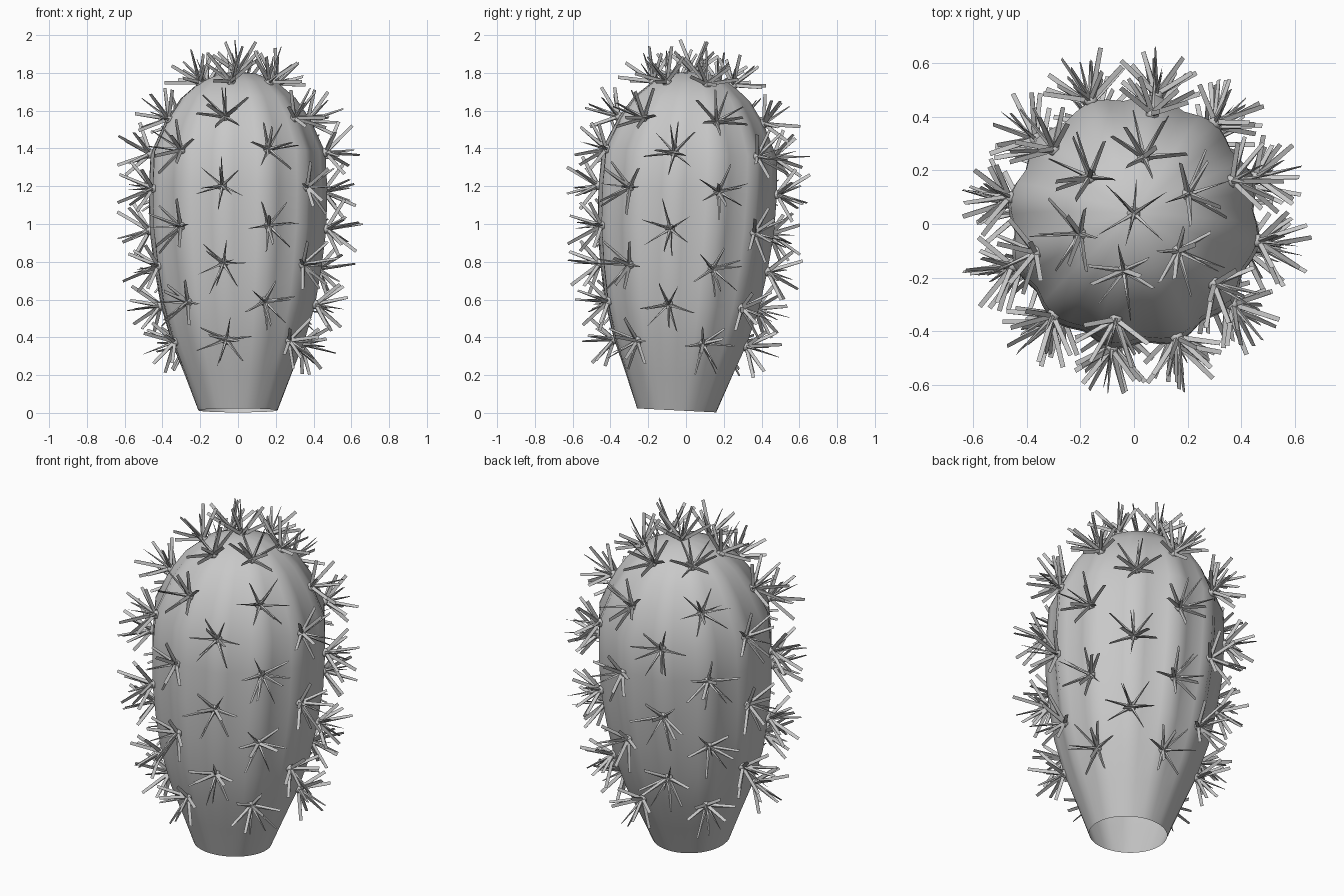
import bpy, bmesh, math, random
from mathutils import Matrix, Vector

if "Cube" in bpy.data.objects:
    bpy.data.objects.remove(bpy.data.objects["Cube"])
random.seed(4)

grey = bpy.data.materials.new("plain_grey")
grey.use_nodes = True
COLOUR = (0.58, 0.58, 0.58, 1)
grey.diffuse_color = COLOUR
grey.node_tree.nodes["Principled BSDF"].inputs["Base Color"].default_value = COLOUR

# The whole plant leans slightly backwards about its middle
LEAN = Matrix.Translation((0, 0, 1)) @ Matrix.Rotation(-0.05, 4, "X") @ Matrix.Translation((0, 0, -1))

# Body outline as (radius, height), measured along the ribs
PROFILE = [(0.21, 0.012), (0.285, 0.2), (0.355, 0.37), (0.415, 0.57), (0.45, 0.77),
           (0.475, 0.97), (0.48, 1.18), (0.47, 1.375), (0.39, 1.55), (0.31, 1.665),
           (0.215, 1.745), (0.1, 1.795)]
TOP = 1.81
RIBS = 12
SIDES = RIBS * 4
RIB_START = math.radians(20)


def finish(name, bm, smooth):
    bmesh.ops.recalc_face_normals(bm, faces=bm.faces)
    mesh = bpy.data.meshes.new(name)
    bm.to_mesh(mesh)
    bm.free()
    mesh.materials.append(grey)
    for poly in mesh.polygons:
        poly.use_smooth = smooth
    obj = bpy.data.objects.new(name, mesh)
    obj.matrix_world = LEAN
    bpy.context.collection.objects.link(obj)


def outline(z):
    """Radius and slope of the body at a height."""
    for i in range(1, len(PROFILE)):
        (r0, z0), (r1, z1) = PROFILE[i - 1], PROFILE[i]
        if z <= z1:
            r2, z2 = PROFILE[min(i + 1, len(PROFILE) - 1)]
            return r0 + (r1 - r0) * (z - z0) / (z1 - z0), (r2 - r0) / (z2 - z0)


# Ribbed body, open at the base
bm = bmesh.new()
rings = []
for r, z in PROFILE:
    depth = 0.035 * max(0, math.sin(math.pi * (z / TOP) ** 1.3))
    ring = []
    for k in range(SIDES):
        a = RIB_START + math.tau * k / SIDES
        rr = r - depth * (0.5 - 0.5 * math.cos(RIBS * (a - RIB_START)))
        ring.append(bm.verts.new((rr * math.cos(a), rr * math.sin(a), z)))
    rings.append(ring)
for low, high in zip(rings, rings[1:]):
    for k in range(SIDES):
        n = (k + 1) % SIDES
        bm.faces.new((low[k], low[n], high[n], high[k]))
tip = bm.verts.new((0, 0, TOP))
for k in range(SIDES):
    bm.faces.new((rings[-1][k], rings[-1][(k + 1) % SIDES], tip))
finish("cactus_body", bm, True)

# Spine cushions sit on the ribs in alternating rows
spots = [(Vector((0, 0, TOP - 0.01)), Vector((0, 0, 1)))]
for rib in range(RIBS):
    a = RIB_START + math.tau * rib / RIBS
    heights = (0.57, 0.97, 1.375) if rib % 2 else (0.37, 0.77, 1.18, 1.55, 1.745)
    for z in heights:
        r, slope = outline(z)
        normal = Vector((math.cos(a), math.sin(a), -slope)).normalized()
        spots.append((Vector((r * math.cos(a), r * math.sin(a), z)), normal))

cushions, spines = bmesh.new(), bmesh.new()


def add_spine(frame, turn, tilt, length):
    """Wedge spine: full width seen from the side, narrowing to an edge."""
    m = frame @ Matrix.Rotation(turn, 4, "Z") @ Matrix.Rotation(tilt, 4, "Y")
    w, t = 0.009, 0.007
    base = [spines.verts.new(m @ Vector(p)) for p in
            ((-w, -t, 0), (w, -t, 0), (w, t, 0), (-w, t, 0))]
    end = [spines.verts.new(m @ Vector((x, 0, length))) for x in (-w, w)]
    for f in ((base[0], base[1], end[1], end[0]), (base[2], base[3], end[0], end[1]),
              (base[1], base[2], end[1]), (base[3], base[0], end[0]), base[::-1]):
        spines.faces.new(f)


for place, normal in spots:
    frame = Matrix.Translation(place) @ normal.to_track_quat("Z", "Y").to_matrix().to_4x4()
    bmesh.ops.create_icosphere(cushions, subdivisions=1, radius=0.029,
                               matrix=frame @ Matrix.Diagonal((1, 1, 0.85, 1)))
    spin = random.uniform(0, math.tau)
    # Outer ring spreads wide, inner ring stands up
    for count, tilt, length in ((6, 56, 0.175), (3, 28, 0.19)):
        for k in range(count):
            add_spine(frame, spin + math.tau * k / count + random.uniform(-0.2, 0.2),
                      math.radians(tilt + random.uniform(-7, 7)),
                      length * random.uniform(0.88, 1.08))
finish("spine_cushions", cushions, True)
finish("spines", spines, False)
